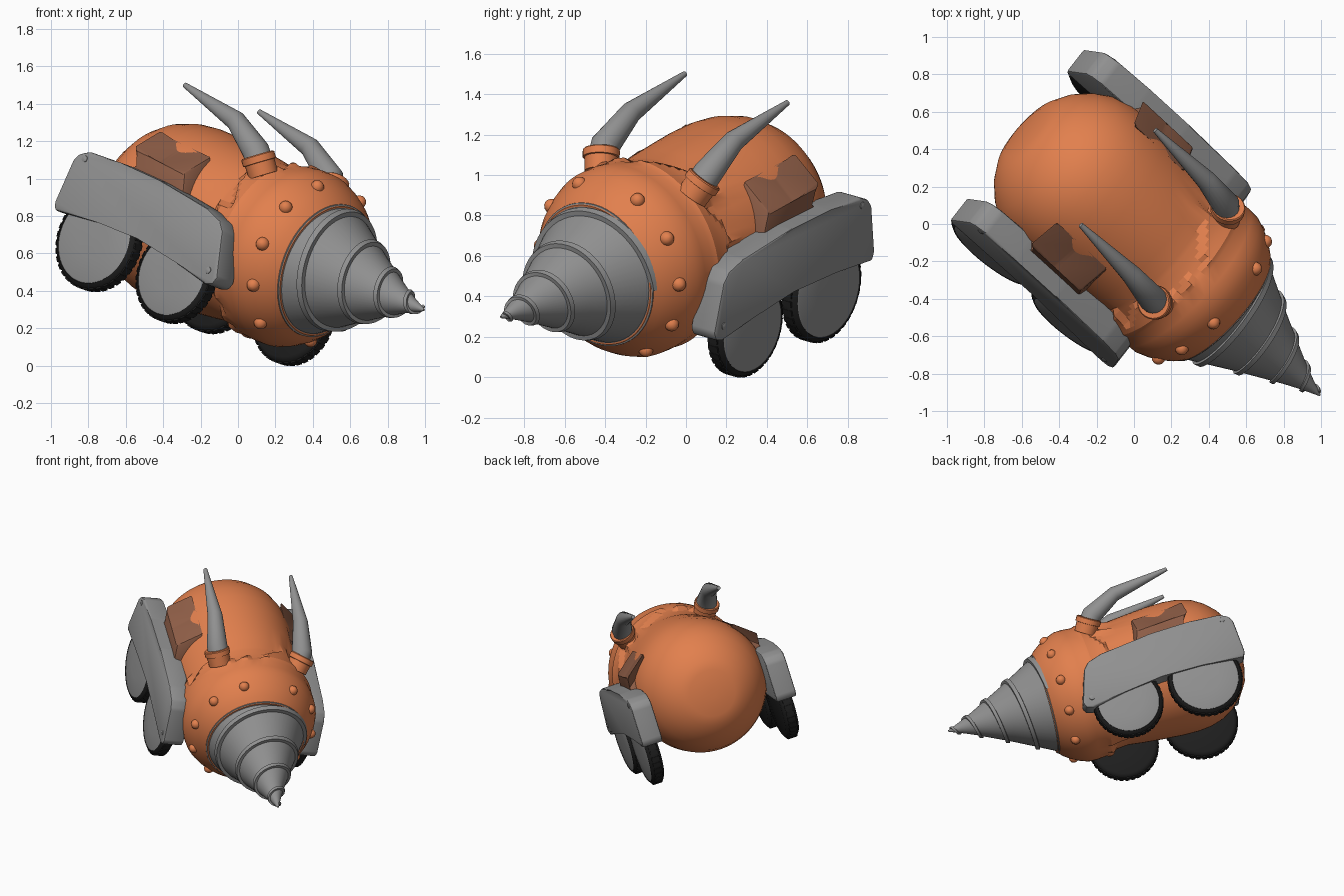
import bpy, bmesh, math, random
from mathutils import Vector, Matrix

if "Cube" in bpy.data.objects:
    bpy.data.objects.remove(bpy.data.objects["Cube"])

random.seed(4)
# vehicle frame: local x = forward (drill), y = left, z = up
F = Vector((0.713, -0.639, -0.288)).normalized()
L = Vector((0.36, -0.02, 0.93)).cross(F).normalized()
U = F.cross(L).normalized()
C = Vector((-0.25, 0.20, 0.80))
M = Matrix.Translation(C) @ Matrix((F, L, U)).transposed().to_4x4()


def material(name, rgb):
    m = bpy.data.materials.new(name)
    m.diffuse_color = (*rgb, 1)
    m.use_nodes = True
    m.node_tree.nodes["Principled BSDF"].inputs["Base Color"].default_value = m.diffuse_color
    return m


ORANGE = material("orange paint", (0.76, 0.215, 0.075))
STEEL = material("grey steel", (0.28, 0.28, 0.28))
BROWN = material("brown bracket", (0.27, 0.11, 0.062))
RUBBER = material("black rubber", (0.014, 0.014, 0.014))


def finish(name, bm, mat, angle=35):
    bmesh.ops.recalc_face_normals(bm, faces=bm.faces)
    bm.transform(M)
    me = bpy.data.meshes.new(name)
    bm.to_mesh(me)
    bm.free()
    me.materials.append(mat)
    ob = bpy.data.objects.new(name, me)
    bpy.context.collection.objects.link(ob)
    bpy.ops.object.select_all(action='DESELECT')
    ob.select_set(True)
    bpy.context.view_layer.objects.active = ob
    bpy.ops.object.shade_smooth_by_angle(angle=math.radians(angle))
    return ob


def skin(name, rings, mat, angle=35):
    """Join rings of points into a closed skin."""
    bm = bmesh.new()
    vs = [[bm.verts.new(p) for p in r] for r in rings]
    n = len(vs[0])
    for r0, r1 in zip(vs, vs[1:]):
        for i in range(n):
            bm.faces.new((r0[i], r0[(i + 1) % n], r1[(i + 1) % n], r1[i]))
    bm.faces.new(vs[0])
    bm.faces.new(vs[-1])
    return finish(name, bm, mat, angle)


def circle(center, axis, r, n):
    q = Vector(axis).to_track_quat('Z', 'Y')
    return [Vector(center) + q @ Vector((r * math.cos(2 * math.pi * i / n), r * math.sin(2 * math.pi * i / n), 0))
            for i in range(n)]


def lathe(name, center, axis, profile, mat, n=32, angle=35):
    ax = Vector(axis).normalized()
    return skin(name, [circle(Vector(center) + ax * h, ax, r, n) for h, r in profile], mat, angle)


def slab(name, outline, y0, y1, mat, drop=0.0, bevel=0.02):
    """Extrude a side outline (x, z) across the vehicle."""
    bm = bmesh.new()
    a = [bm.verts.new((x, y0, z)) for x, z in outline]
    b = [bm.verts.new((x, y1, z - drop)) for x, z in outline]
    n = len(a)
    for i in range(n):
        bm.faces.new((a[i], a[(i + 1) % n], b[(i + 1) % n], b[i]))
    bm.faces.new(a)
    bm.faces.new(b)
    if bevel:
        bmesh.ops.bevel(bm, geom=bm.edges[:], offset=bevel, segments=2, profile=0.5, affect='EDGES')
    return finish(name, bm, mat, 30)


# hull: smooth rear, and a front shell with a ragged edge around the neck
hull = [(-0.46, 0.03), (-0.455, 0.17), (-0.435, 0.24), (-0.375, 0.33), (-0.30, 0.40), (-0.22, 0.448),
        (-0.12, 0.478), (-0.02, 0.488), (0.1, 0.486), (0.25, 0.474), (0.4, 0.46), (0.5, 0.455), (0.525, 0.456),
        (0.55, 0.458), (0.575, 0.46), (0.6, 0.464), (0.625, 0.469), (0.65, 0.475), (0.68, 0.483), (0.75, 0.489),
        (0.81, 0.487), (0.87, 0.466), (0.93, 0.435), (0.98, 0.4), (1.02, 0.36)]
lips = [random.uniform(0.47, 0.66) for _ in range(24)]
rings = []
for h, r in hull:
    ring = []
    for i in range(72):
        k = r
        if 0.49 < h < 0.67:
            k += 0.018 if h > lips[i // 3] + 0.015 * (i % 3) else -0.008
        t = 2 * math.pi * i / 72
        ring.append((h, k * math.cos(t), k * math.sin(t)))
    rings.append(ring)
skin("hull", rings, ORANGE, 24)

# drill cone, its base rim and the spiral thread
cone = [(0.98, 0.355), (1.0, 0.36), (1.3, 0.205), (1.55, 0.085), (1.65, 0.042), (1.745, 0.006)]
lathe("drill_cone", (0, 0, 0), (1, 0, 0), cone, STEEL, 56)
lathe("drill_rim", (0.985, 0, 0), (1, 0, 0), [(0, 0.35), (0, 0.372), (0.03, 0.37), (0.04, 0.335)], STEEL, 56)


def cone_radius(h):
    for (h0, r0), (h1, r1) in zip(cone, cone[1:]):
        if h <= h1:
            return r0 + (r1 - r0) * (h - h0) / (h1 - h0)
    return cone[-1][1]


rings = []
for j in range(241):
    f = j / 240
    h = 1.0 + 0.725 * (1 - (1 - f) ** 1.25)
    t = 2 * math.pi * 4.2 * f
    r, w = cone_radius(h), 0.016 * (1 - 0.5 * f)
    rings.append([(h + dx, rr * math.cos(t), rr * math.sin(t)) for dx, rr in
                  ((-w * 1.6, r - 0.01), (-w, r + w * 1.7), (w, r + w * 1.1), (w, r - 0.02 * (1 - f)))])
skin("drill_thread", rings, STEEL, 40)

outline = [(-0.41, -0.23), (-0.43, -0.19), (-0.415, 0.06), (-0.39, 0.1), (-0.33, 0.13), (-0.1, 0.138), (0.2, 0.128),
           (0.58, 0.085), (0.69, 0.05), (0.735, 0.0), (0.815, -0.24), (0.80, -0.28), (0.75, -0.295), (0.5, -0.245),
           (0.2, -0.205), (-0.1, -0.205)]
bracket = [(0.33, 0.17), (0.265, 0.345), (0.07, 0.335), (-0.13, 0.375), (-0.05, 0.28), (-0.14, 0.20), (0.1, 0.10)]

for side, s in (("left", 1), ("right", -1)):
    # rivets round the front of the hull
    for k, deg in enumerate((25, 57, 88, 118, 150)):
        t = math.radians(deg)
        out = Vector((0.35, s * math.sin(t), math.cos(t)))
        base = (0.9, s * 0.442 * math.sin(t), 0.442 * math.cos(t))
        lathe(f"{side}_rivet_{k + 1}", base, out,
              [(-0.02, 0.036), (0.008, 0.036), (0.024, 0.028), (0.034, 0.015), (0.037, 0.002)], ORANGE, 16, 60)

    # horn and its collar
    pts = [(0.60, 0.30, 0.37), (0.53, 0.328, 0.46), (0.325, 0.33, 0.57), (-0.095, 0.33, 0.645)]
    pts = [Vector((x, s * y, z)) for x, y, z in pts]
    rings = []
    for k, r in enumerate((0.076, 0.074, 0.054, 0.014)):
        axis = pts[min(k + 1, 3)] - pts[max(k - 1, 0)]
        rings.append(circle(pts[k], axis, r, 20))
    skin(f"{side}_horn", rings, STEEL, 40)
    lathe(f"{side}_horn_collar", pts[0], (-0.5, s * 0.36, 0.8),
          [(-0.02, 0.08), (0.05, 0.082), (0.052, 0.092), (0.088, 0.092), (0.094, 0.086), (0.094, 0.06)], ORANGE, 24)

    # side plate with bolts, and the bracket holding it
    slab(f"{side}_side_plate", outline, s * 0.44, s * 0.595, STEEL, bevel=0.014)
    slab(f"{side}_bracket", bracket, s * 0.34, s * 0.50, BROWN, drop=0.13, bevel=0.012)
    for k, (x, z) in enumerate(((-0.34, 0.085), (0.74, -0.22))):
        lathe(f"{side}_bolt_{k + 1}", (x, s * 0.592, z), (0, s, 0),
              [(0, 0.02), (0.006, 0.018), (0.01, 0.004)], STEEL, 12)

    # wheels: tyre with a fine tread and an outer hub disc, tucked behind the plate
    for end, x, z, R in (("rear", -0.10, -0.295, 0.275), ("front", 0.49, -0.313, 0.258)):
        c = Vector((x, s * 0.52, z))
        ax = (0, s, 0)
        lathe(f"{side}_{end}_tyre", c, ax,
              [(-0.05, 0.02), (-0.05, R - 0.035), (-0.038, R - 0.014), (-0.015, R - 0.003), (0.015, R - 0.003),
               (0.038, R - 0.014), (0.05, R - 0.032), (0.035, R - 0.042), (0.035, 0.02)], RUBBER, 48)
        lathe(f"{side}_{end}_hub", c, ax,
              [(0.02, R - 0.036), (0.046, R - 0.034), (0.05, R - 0.045), (0.056, 0.1), (0.058, 0.005)], STEEL, 48)
        bm = bmesh.new()
        for k in range(36):
            t = 2 * math.pi * k / 36
            m = (Matrix.Translation(c) @ Matrix.Rotation(t, 4, 'Y') @ Matrix.Translation((R - 0.007, 0, 0))
                 @ Matrix.Diagonal((0.01, 0.06, 0.03, 1)))
            bmesh.ops.create_cube(bm, size=1, matrix=m)
        finish(f"{side}_{end}_tread", bm, RUBBER, 20)
